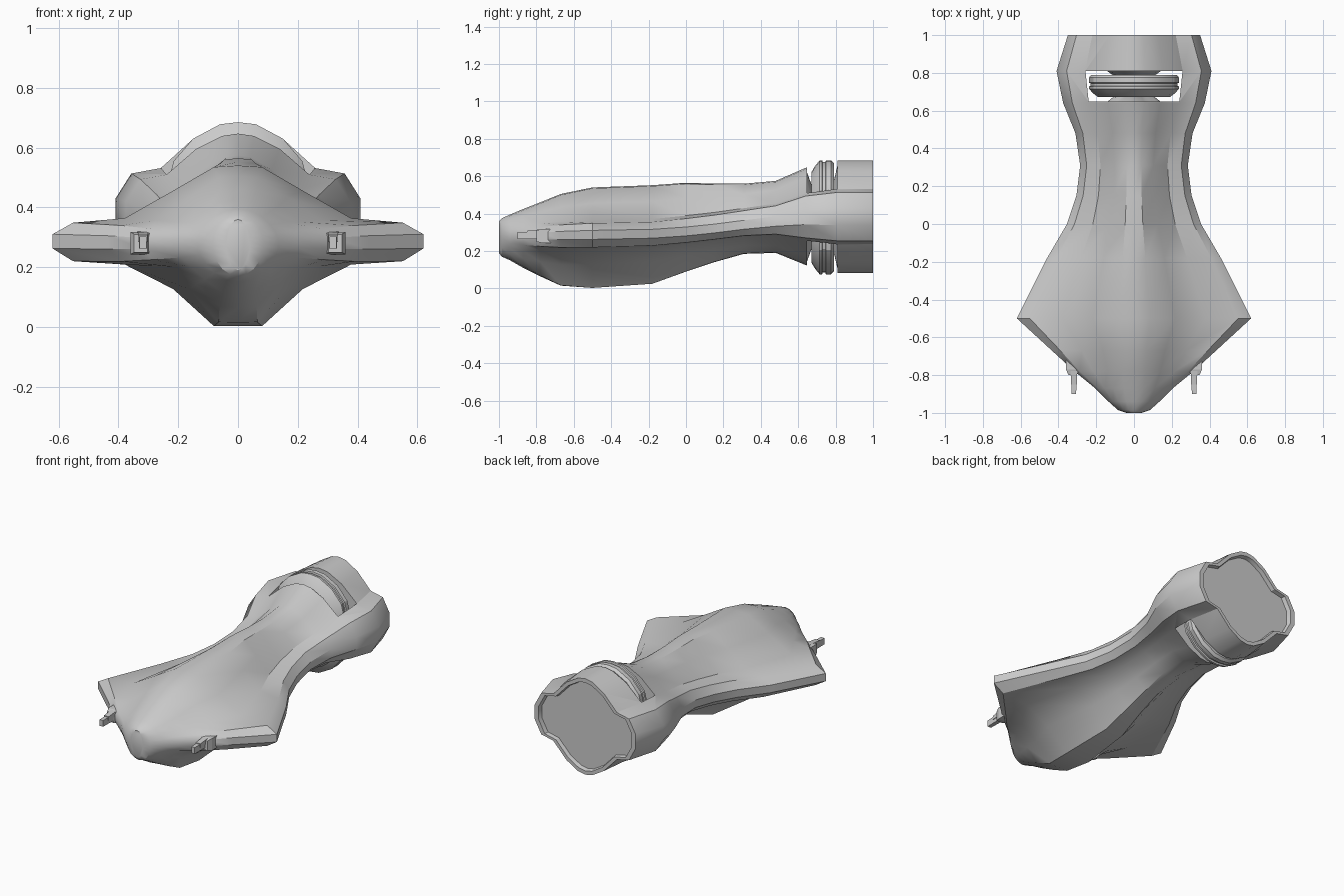
import bpy, bmesh, math

if "Cube" in bpy.data.objects:
    bpy.data.objects.remove(bpy.data.objects["Cube"])

# half-section templates: (fraction of width, fraction of height) from crest to wing tip
NOSE_U = [(0, 1), (.32, .94), (.62, .78), (.83, .55), (.95, .3), (1, .1)]
NOSE_L = NOSE_U
WING_U = [(0, 1), (.13, .98), (.35, .67), (.61, .31), (.89, .25), (1, .1)]
WING_L = [(0, 1), (.13, 1), (.35, .56), (.61, .27), (.89, .23), (1, .08)]
REAR_U = [(0, 1), (.14, .97), (.37, .81), (.63, .49), (.87, .43), (1, .15)]
REAR_L = REAR_U
TEMPLATES = [(NOSE_U, NOSE_L), (WING_U, WING_L), (REAR_U, REAR_L)]


def blend(a, b, t):
    return [(p[0] + (q[0] - p[0]) * t, p[1] + (q[1] - p[1]) * t) for p, q in zip(a, b)]


def section(y, w, top, bottom, c, kind, scale=1.0):
    i = min(int(kind), 1)
    up = blend(TEMPLATES[i][0], TEMPLATES[i + 1][0], kind - i)
    low = blend(TEMPLATES[i][1], TEMPLATES[i + 1][1], kind - i)
    half = [(u * w, c + v * (top - c) * scale) for u, v in up]
    half += [(u * w, c - v * (c - bottom) * scale) for u, v in reversed(low)]
    half = [(x * scale, z) for x, z in half]
    return [(x, y, z) for x, z in half] + [(-x, y, z) for x, z in half[-2:0:-1]]


def loft(name, rings, angle=32):
    bm = bmesh.new()
    rows = [[bm.verts.new(p) for p in r] for r in rings]
    n = len(rows[0])
    for a, b in zip(rows, rows[1:]):
        for i in range(n):
            j = (i + 1) % n
            bm.faces.new((a[i], a[j], b[j], b[i]))
    bm.faces.new(rows[0])
    bm.faces.new(rows[-1])
    bmesh.ops.recalc_face_normals(bm, faces=bm.faces)
    me = bpy.data.meshes.new(name)
    bm.to_mesh(me)
    bm.free()
    ob = bpy.data.objects.new(name, me)
    bpy.context.collection.objects.link(ob)
    smooth(ob, angle)
    return ob


def smooth(ob, angle):
    bpy.ops.object.select_all(action='DESELECT')
    ob.select_set(True)
    bpy.context.view_layer.objects.active = ob
    bpy.ops.object.shade_smooth_by_angle(angle=math.radians(angle))


def box_ring(y, x, w, z0, z1):
    return [(x - w, y, z0), (x + w, y, z0), (x + w, y, z1), (x - w, y, z1)]


# hull stations: y, half width, crest z, keel z, wing line z, section kind
hull_rings = [section(*s) for s in [
    (-1.0, .04, .36, .19, .28, 0),
    (-.985, .085, .375, .17, .28, 0),
    (-.94, .135, .395, .15, .28, .1),
    (-.87, .205, .425, .11, .28, .3),
    (-.78, .315, .46, .065, .28, .65),
    (-.67, .435, .505, .015, .283, .9),
    (-.5, .62, .54, .003, .285, 1),
    (-.18, .46, .552, .025, .29, 1),
    (0, .355, .565, .09, .30, 1.15),
    (.15, .305, .56, .14, .315, 1.35),
    (.31, .285, .56, .185, .335, 1.6),
    (.48, .31, .575, .19, .355, 1.8),
    (.64, .375, .645, .125, .38, 2),
    (.81, .41, .685, .083, .384, 2),
    (1.0, .35, .685, .083, .384, 2)]]
# recessed tail plate
hull_rings.append(section(1.0, .35, .685, .083, .384, 2, .92))
hull_rings.append(section(.975, .35, .685, .083, .384, 2, .90))
hull = loft("hull", hull_rings)

# through slot that houses the ring
cutter = loft("slot_cutter", [box_ring(.648, 0, .24, -.5, 1.2), box_ring(.81, 0, .257, -.5, 1.2)])
cutter.hide_render = True
cutter.hide_set(True)
cut = hull.modifiers.new("slot", 'BOOLEAN')
cut.object = cutter
cut.operation = 'DIFFERENCE'
cut.solver = 'EXACT'
bpy.context.view_layer.objects.active = hull
bpy.ops.object.modifier_apply(modifier="slot")
bpy.data.objects.remove(cutter)
smooth(hull, 32)

# chamfered drive ring inside the slot
QUARTER = [(0, .305), (.06, .298), (.15, .25), (.215, .175), (.238, .09)]


def ring_loop(y, s):
    half = QUARTER + [(x, -z) for x, z in reversed(QUARTER)]
    full = half + [(-x, z) for x, z in half[-2:0:-1]]
    return [(x * s, y, .38 + z * s) for x, z in full]


loft("drive_ring", [ring_loop(*p) for p in [
    (.672, .8), (.69, .9), (.715, 1), (.728, 1), (.731, .97), (.745, .97),
    (.748, 1), (.775, 1), (.79, .95), (.79, .8)]], 25)

# tapered bosses joining the ring to the slot walls
loft("front_boss", [section(.64, .15, .64, .125, .38, 2), section(.68, .10, .53, .235, .38, 2)])
loft("rear_boss", [section(.815, .15, .68, .085, .384, 2), section(.78, .10, .53, .235, .384, 2)])

# guns on the leading edges
for side, name in ((1, "right"), (-1, "left")):
    x = side * .325
    loft(name + "_gun_mount", [box_ring(-.80, x, .022, .25, .31),
                               box_ring(-.77, x, .035, .243, .318),
                               box_ring(-.70, x, .035, .243, .318)], 10)
    bx = side * .318
    loft(name + "_gun_barrel", [box_ring(-.90, bx, .012, .263, .302),
                                box_ring(-.76, bx, .014, .263, .305)], 10)
    loft(name + "_gun_shroud", [box_ring(-.85, bx, .016, .285, .308),
                                box_ring(-.74, bx, .018, .285, .32)], 10)
